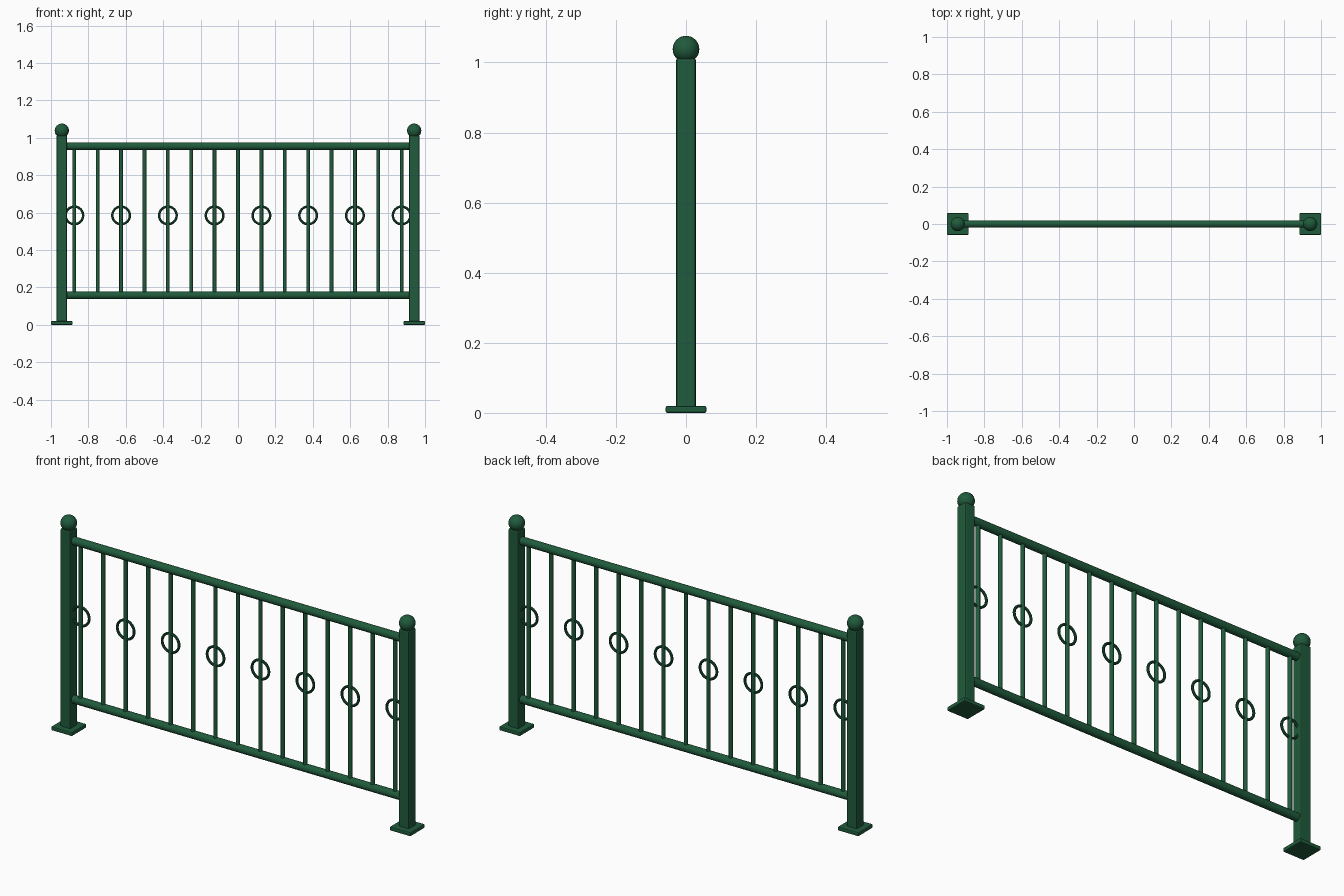
import bpy

cube = bpy.data.objects.get("Cube")
if cube:
    bpy.data.objects.remove(cube, do_unlink=True)

green = bpy.data.materials.new("dark green paint")
green.use_nodes = True
colour = (0.014, 0.105, 0.045, 1)
green.diffuse_color = colour
green.node_tree.nodes["Principled BSDF"].inputs["Base Color"].default_value = colour

RAIL_LOW, RAIL_HIGH = 0.158, 0.955
POST_X = 0.942


def finish(name, smooth=True):
    ob = bpy.context.object
    ob.name = name
    ob.data.materials.append(green)
    if smooth:
        bpy.ops.object.shade_smooth_by_angle()
    return ob


def box(name, x, z_low, z_high, width, bevel):
    bpy.ops.mesh.primitive_cube_add(size=1, location=(x, 0, (z_low + z_high) / 2))
    bpy.context.object.scale = (width, width, z_high - z_low)
    bpy.ops.object.transform_apply(location=False, rotation=False, scale=True)
    ob = finish(name, smooth=False)
    mod = ob.modifiers.new("soft edges", "BEVEL")
    mod.width = bevel
    mod.segments = 2


def tube(name, x, z, radius, length, sides, rotation=(0, 0, 0)):
    bpy.ops.mesh.primitive_cylinder_add(vertices=sides, radius=radius, depth=length,
                                        location=(x, 0, z), rotation=rotation)
    finish(name)


# Posts with foot plates and ball caps
for side, x in (("right", -POST_X), ("left", POST_X)):
    box(side + "_foot_plate", x, 0, 0.02, 0.116, 0.005)
    box(side + "_post", x, 0.01, 1.012, 0.056, 0.006)
    bpy.ops.mesh.primitive_uv_sphere_add(segments=32, ring_count=16, radius=0.038,
                                         location=(x, 0, 1.038))
    finish(side + "_ball_cap")

# Horizontal rails
for name, z in (("lower_rail", RAIL_LOW), ("upper_rail", RAIL_HIGH)):
    tube(name, 0, z, 0.02, 2 * POST_X, 24, (0, 1.5708, 0))

# Upright bars, with a ring around every second one
for i in range(15):
    x = (i - 7) * 0.125
    tube(f"bar_{i + 1}", x, (RAIL_LOW + RAIL_HIGH) / 2, 0.01, RAIL_HIGH - RAIL_LOW, 12)
    if i % 2 == 0:
        bpy.ops.mesh.primitive_torus_add(major_radius=0.047, minor_radius=0.0065,
                                         major_segments=32, minor_segments=10,
                                         location=(x, 0, 0.585), rotation=(1.5708, 0, 0))
        finish(f"ring_{i // 2 + 1}")
